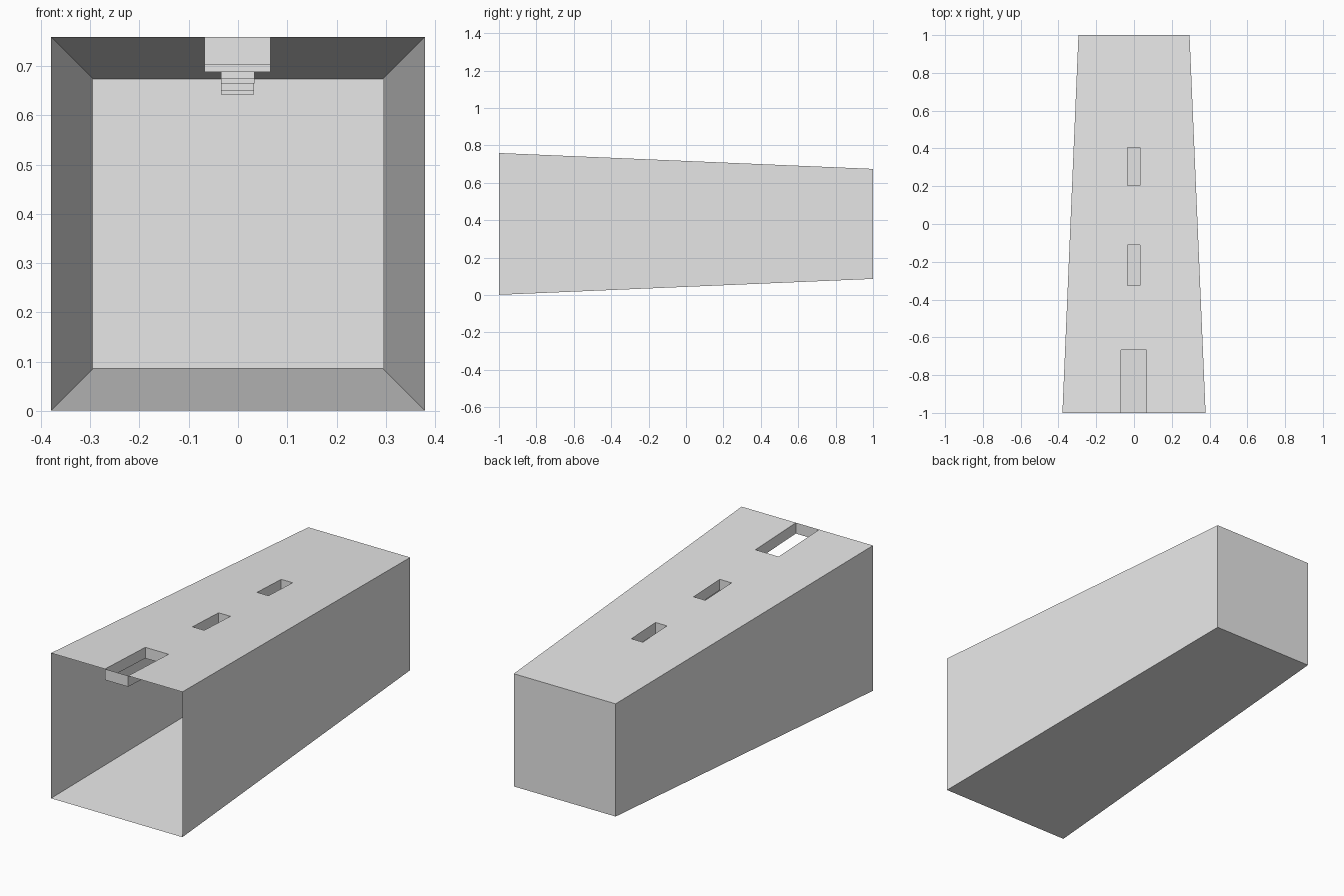
import bpy, bmesh

if "Cube" in bpy.data.objects:
    bpy.data.objects.remove(bpy.data.objects["Cube"])

# one flat colour for the whole sheet shell
grey = bpy.data.materials.new("light_grey")
grey.diffuse_color = (0.8, 0.8, 0.8, 1)
grey.use_nodes = True
grey.node_tree.nodes["Principled BSDF"].inputs["Base Color"].default_value = grey.diffuse_color

FRONT, BACK = 0.379, 0.294      # half widths at the open and closed ends
MID = 0.38                      # height of the tunnel axis
DEPTH = 0.057                   # depth of the slot walls


def half(y):
    return FRONT + (BACK - FRONT) * (y + 1) / 2


def roof_z(y):
    return MID + half(y)


def make(name, build):
    bm = bmesh.new()
    build(bm)
    bmesh.ops.remove_doubles(bm, verts=bm.verts, dist=1e-5)
    me = bpy.data.meshes.new(name)
    bm.to_mesh(me)
    bm.free()
    me.materials.append(grey)
    ob = bpy.data.objects.new(name, me)
    bpy.context.collection.objects.link(ob)
    return ob


def face(bm, pts):
    return bm.faces.new([bm.verts.new(p) for p in pts])


# slots in the roof: (x min, x max, y front, y back)
SLOTS = {
    "front_slot": (-0.068, 0.066, -1.0, -0.667),
    "middle_slot": (-0.035, 0.033, -0.325, -0.11),
    "rear_slot": (-0.034, 0.032, 0.205, 0.405),
}


def rectangle(slot):
    x0, x1, y0, y1 = slot
    return [(x0, y0), (x1, y0), (x1, y1), (x0, y1)]


# tapered shell: floor, two sides and back, open at the front
def shell(bm):
    f, b = FRONT, BACK
    ring0 = [(-f, -1, MID - f), (f, -1, MID - f), (f, -1, MID + f), (-f, -1, MID + f)]
    ring1 = [(-b, 1, MID - b), (b, 1, MID - b), (b, 1, MID + b), (-b, 1, MID + b)]
    for i in (0, 1, 3):
        j = (i + 1) % 4
        face(bm, [ring0[j], ring0[i], ring1[i], ring1[j]])
    face(bm, ring1[::-1])
    bmesh.ops.remove_doubles(bm, verts=bm.verts, dist=1e-5)
    bmesh.ops.recalc_face_normals(bm, faces=bm.faces)


# roof sheet: outline notched at the front edge, with two holes
def roof(bm):
    a, b, c, d = rectangle(SLOTS["front_slot"])
    outline = [(-FRONT, -1), a, d, c, b, (FRONT, -1), (BACK, 1), (-BACK, 1)]
    for loop in (outline, rectangle(SLOTS["middle_slot"]), rectangle(SLOTS["rear_slot"])):
        vs = [bm.verts.new((x, y, roof_z(y))) for x, y in loop]
        for i, v in enumerate(vs):
            bm.edges.new((v, vs[(i + 1) % len(vs)]))
    bmesh.ops.triangle_fill(bm, edges=bm.edges[:], use_beauty=True, normal=(0, 0, 1))
    for f in bm.faces:
        f.normal_update()
        if f.normal.z < 0:
            f.normal_flip()


# four thin walls hanging below each slot, open at the bottom
def slot_walls(slot):
    def build(bm):
        pts = rectangle(slot)
        for i in range(4):
            (xa, ya), (xb, yb) = pts[i], pts[(i + 1) % 4]
            za, zb = roof_z(ya), roof_z(yb)
            face(bm, [(xa, ya, za - DEPTH), (xb, yb, zb - DEPTH), (xb, yb, zb), (xa, ya, za)])
    return build


make("tunnel_shell", shell)
make("roof_sheet", roof)
for name, slot in SLOTS.items():
    make(name + "_walls", slot_walls(slot))
